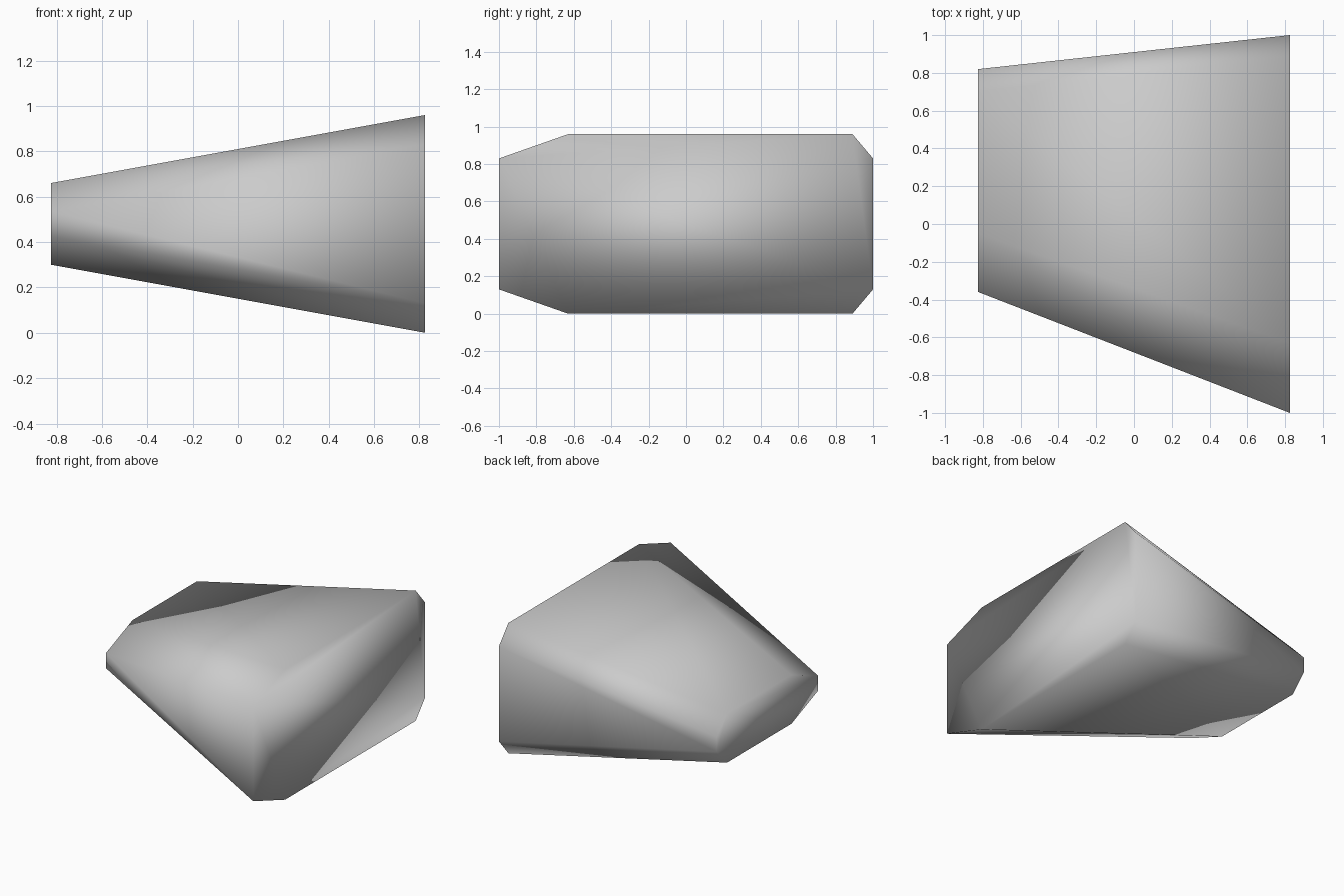
import bpy
import bmesh

# Remove the default cube only
cube = bpy.data.objects.get("Cube")
if cube:
    bpy.data.objects.remove(cube, do_unlink=True)

MID_Z = 0.48


def make_material(name, rgb):
    mat = bpy.data.materials.new(name)
    mat.use_nodes = True
    colour = (*rgb, 1.0)
    mat.diffuse_color = colour
    mat.node_tree.nodes["Principled BSDF"].inputs["Base Color"].default_value = colour
    return mat


def octagon_ring(bm, x, front, back, half, front_cut, back_cut, drop):
    """Chamfered rectangle in the yz plane, symmetric about MID_Z."""
    lower = [(front, drop - half), (front + front_cut, -half),
             (back - back_cut, -half), (back, drop - half)]
    upper = [(y, -z) for y, z in reversed(lower)]
    return [bm.verts.new((x, y, MID_Z + z)) for y, z in lower + upper]


# Tapered chamfered block: small end on -x, large end on +x
bm = bmesh.new()
small = octagon_ring(bm, -0.825, -0.36, 0.82, 0.18, 0.31, 0.12, 0.125)
large = octagon_ring(bm, 0.825, -1.0, 1.0, 0.48, 0.37, 0.11, 0.13)
for i in range(len(small)):
    j = (i + 1) % len(small)
    bm.faces.new((small[i], small[j], large[j], large[i]))
bm.faces.new(small)
bm.faces.new(large)
bmesh.ops.recalc_face_normals(bm, faces=bm.faces)

# Soft shading across every edge
for face in bm.faces:
    face.smooth = True

mesh = bpy.data.meshes.new("tapered_block")
bm.to_mesh(mesh)
bm.free()
mesh.materials.append(make_material("light_grey", (0.6, 0.6, 0.6)))
block = bpy.data.objects.new("tapered_block", mesh)
bpy.context.collection.objects.link(block)
